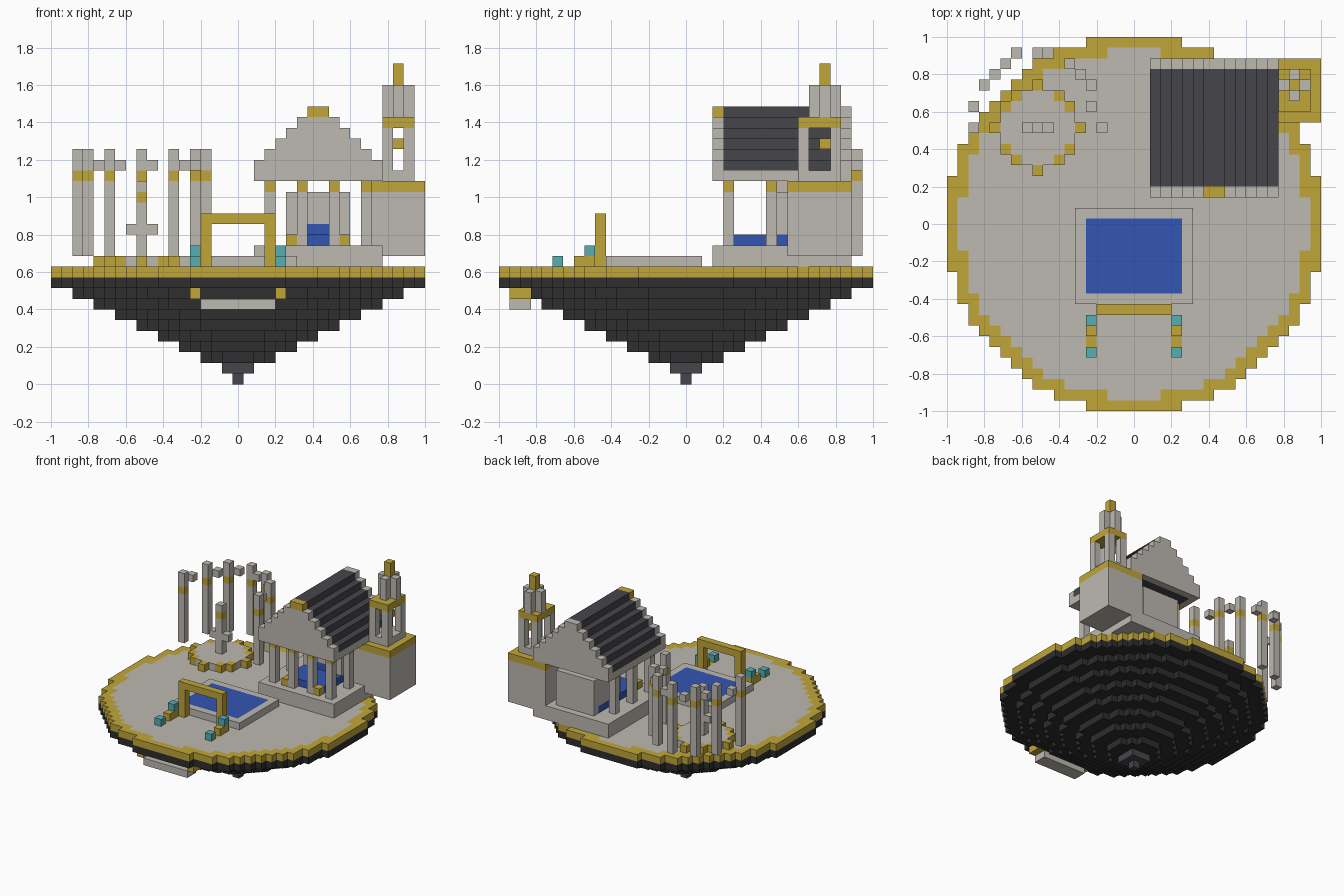
import bpy
from itertools import product

if "Cube" in bpy.data.objects:
    bpy.data.objects.remove(bpy.data.objects["Cube"], do_unlink=True)

V = 2 / 35  # block size


def srgb(*rgb):
    return [((c / 255 + 0.055) / 1.055) ** 2.4 for c in rgb] + [1]


COLOURS = {
    "pale_stone": srgb(190, 186, 178),
    "gold": srgb(193, 166, 57),
    "black_rock": srgb(46, 46, 46),
    "dark_slate": srgb(70, 70, 75),
    "blue_water": srgb(51, 86, 181),
    "teal": srgb(86, 175, 176),
}
NAMES = list(COLOURS)
STONE, GOLD, ROCK, SLATE, WATER, TEAL = range(6)
MATERIALS = []
for name, rgba in COLOURS.items():
    mat = bpy.data.materials.new(name)
    mat.use_nodes = True
    mat.diffuse_color = rgba
    bsdf = next(n for n in mat.node_tree.nodes if n.type == "BSDF_PRINCIPLED")
    bsdf.inputs["Base Color"].default_value = rgba
    bsdf.inputs["Roughness"].default_value = 0.8
    MATERIALS.append(mat)

blocks = {}  # (i, j, k) -> (part, colour)


def span(r):
    return range(r, r + 1) if isinstance(r, int) else range(r[0], r[1] + 1)


def box(part, colour, x, y, z):
    """Fill a block range; each range is one index or (first, last)."""
    for cell in product(span(x), span(y), span(z)):
        blocks[cell] = (part, colour)


def disc(part, centre, k, limit, inner, inside, rim):
    """Round layer: squared radius up to limit, rim colour beyond inner."""
    n = int(limit ** 0.5) + 1
    for a, b in product(range(-n, n + 1), repeat=2):
        d = a * a + b * b
        if d <= limit:
            colour = inside if d <= inner else rim
            blocks[centre[0] + a, centre[1] + b, k] = (part, colour)


# Floating island: stepped cone, then paved top with a gold rim
for k in range(10):
    r = max(0, 2 * k - 1)
    disc("island_rock", (0, 0), k, (r + 0.5) ** 2, 999, SLATE if k < 2 else ROCK, ROCK)
disc("island_top", (0, 0), 10, 17.5 ** 2, 262, STONE, GOLD)

# Pool in the courtyard
box("pool", STONE, (-5, 5), (-7, 1), 11)
box("pool_water", WATER, (-4, 4), (-6, 0), 11)

# Gate, stair rails and landing
box("gate", GOLD, (-3, 3), -8, 15)
for s in (-1, 1):
    box("gate", GOLD, 3 * s, -8, (11, 14))
    box("stair_rail", GOLD, 4 * s, (-10, -9), 11)
    box("island_top", GOLD, 4 * s, -11, 10)
    box("rail_lamp", TEAL, 4 * s, -9, 12)
    box("rail_lamp", TEAL, 4 * s, -12, 11)
    box("landing_rail", GOLD, 4 * s, (-16, -15), 8)
box("landing", STONE, (-3, 3), (-16, -15), 7)

# Round fountain
FX, FY = -9, 9
disc("fountain_base", (FX, FY), 11, 16, 11, STONE, GOLD)
box("fountain_pillar", STONE, FX, FY, (12, 18))
box("fountain_pillar", GOLD, FX, FY, 17)
box("fountain_pillar", STONE, (FX - 1, FX + 1), FY, 14)

# Hovering arc of pillars with broken lintels
for i, j in ((-15, 9), (-14, 13), (-12, 15), (-9, 16), (-6, 15), (-4, 13), (-3, 9)):
    box("arc_pillar", STONE, i, j, (12, 21))
    box("arc_pillar", GOLD, i, j, 19)
for i, j in ((-15, 11), (-13, 14), (-11, 16), (-8, 16), (-5, 14), (-4, 11)):
    box("arc_lintel", STONE, i, j, 20)

# Temple: plinth, inner room, water channel
box("temple_plinth", STONE, (2, 13), (3, 15), (11, 12))
box("inner_room", STONE, (5, 10), (9, 14), (13, 17))
box("temple_water", WATER, (5, 10), (5, 13), 13)
box("temple_water", WATER, (7, 8), 9, 14)
for i in (5, 10):
    box("temple_lamp", GOLD, i, 4, 13)

# Temple columns with gold capitals
for i, j in ((3, 4), (6, 4), (9, 4), (12, 4), (3, 8), (12, 8), (3, 12), (12, 12)):
    box("temple_column", STONE, i, j, (13, 17))
    box("temple_column", GOLD, i, j, 18)

# Stepped roof between two gables
box("roof_edge", STONE, (2, 13), (3, 15), 19)
box("roof", SLATE, (3, 12), (4, 14), 19)
for step in range(6):
    x = (2 + step, 13 - step)
    box("roof", SLATE, x, (4, 14), 20 + step)
    for j in (3, 15):
        box("gable", STONE, x, j, 20 + step)
box("gable_crest", GOLD, (7, 8), 3, 25)

# Bell tower
box("tower_base", STONE, (12, 17), (10, 15), (12, 17))
box("tower_base", GOLD, (12, 17), (10, 15), 18)
box("tower_floor", STONE, (14, 16), (11, 14), 19)
for i, j in product((14, 16), (11, 14)):
    box("tower_post", STONE, i, j, (20, 23))
box("tower_bell", GOLD, 15, 13, 22)
box("tower_band", GOLD, (14, 16), (11, 14), 24)
box("tower_crown", STONE, (14, 16), 13, (25, 27))
box("tower_crown", STONE, 15, (12, 14), (25, 27))
box("tower_spire", GOLD, 15, 13, (25, 29))


def skin(part):
    """Make one mesh from the exposed sides of a part's blocks."""
    verts, faces, colours = {}, [], []
    for cell, (owner, colour) in blocks.items():
        if owner != part:
            continue
        for axis, side in product(range(3), (0, 1)):
            near = list(cell)
            near[axis] += 2 * side - 1
            if tuple(near) in blocks:
                continue
            u, w = (axis + 1) % 3, (axis + 2) % 3
            ring = []
            for du, dw in ((0, 0), (1, 0), (1, 1), (0, 1)):
                p = list(cell)
                p[axis] += side
                p[u] += du
                p[w] += dw
                ring.append(verts.setdefault(tuple(p), len(verts)))
            faces.append(ring if side else ring[::-1])
            colours.append(colour)
    if not faces:
        return
    used = sorted(set(colours))
    mesh = bpy.data.meshes.new(part)
    mesh.from_pydata([((x - 0.5) * V, (y - 0.5) * V, z * V) for x, y, z in verts], [], faces)
    for c in used:
        mesh.materials.append(MATERIALS[c])
    for poly, c in zip(mesh.polygons, colours):
        poly.material_index = used.index(c)
    mesh.update()
    bpy.context.scene.collection.objects.link(bpy.data.objects.new(part, mesh))


for part in dict.fromkeys(owner for owner, _ in blocks.values()):
    skin(part)
